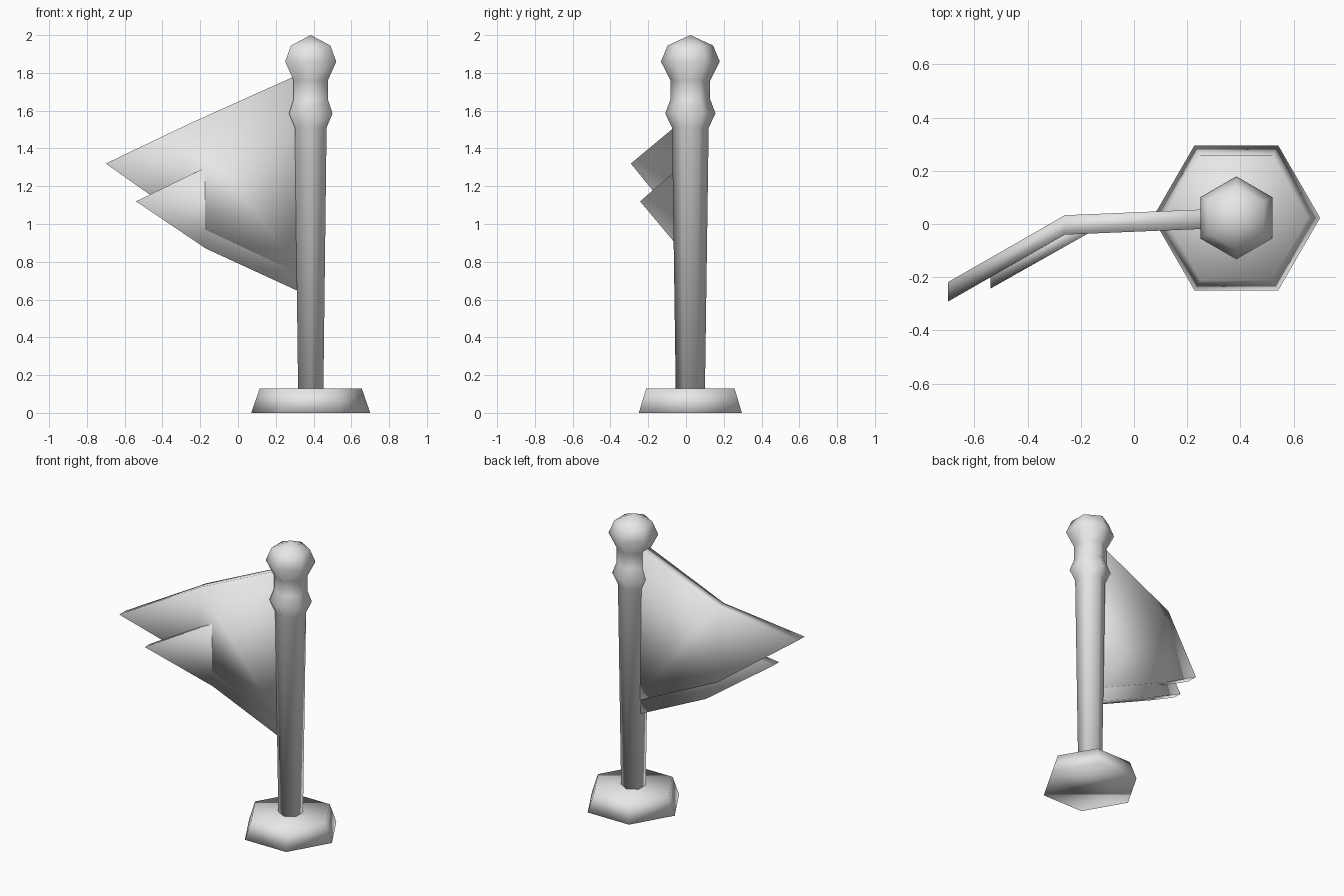
import bpy, bmesh
from math import sin, cos, pi

cube = bpy.data.objects.get("Cube")
if cube:
    bpy.data.objects.remove(cube)

grey = bpy.data.materials.new("light_grey")
grey.use_nodes = True
colour = (0.8, 0.8, 0.8, 1)
grey.diffuse_color = colour
grey.node_tree.nodes["Principled BSDF"].inputs["Base Color"].default_value = colour

AXIS_X, AXIS_Y = 0.385, 0.023


def finish(name, bm):
    bmesh.ops.recalc_face_normals(bm, faces=bm.faces)
    mesh = bpy.data.meshes.new(name)
    bm.to_mesh(mesh)
    bm.free()
    mesh.materials.append(grey)
    mesh.shade_smooth()
    obj = bpy.data.objects.new(name, mesh)
    bpy.context.collection.objects.link(obj)
    return obj


def hex_lathe(name, profile, turn, tip=None):
    """Stack hexagonal rings (radius, height), closed flat or to a tip."""
    bm = bmesh.new()
    angles = [turn + i * pi / 3 for i in range(6)]
    rings = [[bm.verts.new((AXIS_X + r * cos(a), AXIS_Y + r * sin(a), z)) for a in angles]
             for r, z in profile]
    for low, high in zip(rings, rings[1:]):
        for i in range(6):
            j = (i + 1) % 6
            bm.faces.new((low[i], low[j], high[j], high[i]))
    bm.faces.new(rings[0])
    if tip is None:
        bm.faces.new(rings[-1])
    else:
        point = bm.verts.new((AXIS_X, AXIS_Y, tip))
        for i in range(6):
            bm.faces.new((rings[-1][i], rings[-1][(i + 1) % 6], point))
    return finish(name, bm)


def pennant(name, stations, thickness):
    """Bent triangular flag: stations (x, front y, bottom z, top z) then a point."""
    bm = bmesh.new()
    sides = []
    for dy in (0, thickness):
        side = [[bm.verts.new((x, y + dy, z)) for z in sorted({lo, hi})]
                for x, y, lo, hi in stations]
        sides.append(side)
        (a, b), (c, d), (e,) = side
        bm.faces.new((a, b, d, c))
        bm.faces.new((c, d, e))
    # Rim joining the front and back sheets
    outlines = [[s[0][0], s[1][0], s[2][0], s[1][1], s[0][1]] for s in sides]
    for i in range(5):
        j = (i + 1) % 5
        bm.faces.new((outlines[0][i], outlines[0][j], outlines[1][j], outlines[1][i]))
    return finish(name, bm)


# Foot
hex_lathe("base", [(0.315, 0), (0.27, 0.13)], 0)

# Tapered pole with collar and knob
hex_lathe("pole", [(0.077, 0.1), (0.097, 1.51), (0.133, 1.585), (0.105, 1.66),
                   (0.105, 1.76), (0.156, 1.86), (0.12, 1.945)], pi / 6, 2.0)

# Two overlapping pennants
pennant("back_pennant", [(0.34, -0.015, 0.73, 1.80), (-0.26, -0.04, 1.01, 1.53),
                         (-0.70, -0.292, 1.32, 1.32)], 0.073)
pennant("front_pennant", [(0.34, -0.01, 0.635, 1.50), (-0.17, -0.034, 0.87, 1.30),
                          (-0.54, -0.243, 1.12, 1.12)], 0.06)
